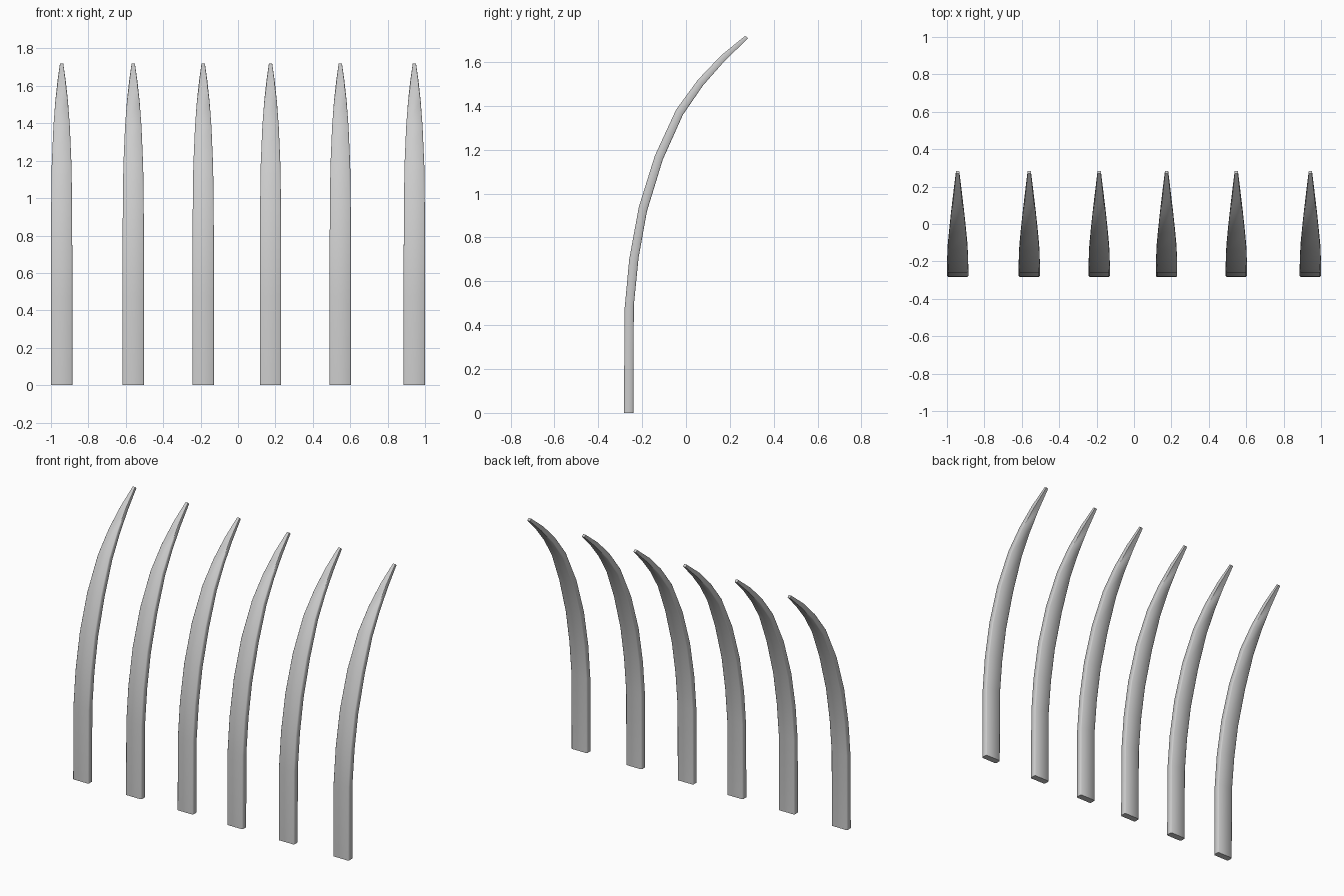
import bpy, bmesh, math

if "Cube" in bpy.data.objects:
    bpy.data.objects.remove(bpy.data.objects["Cube"])

# Side profile rings: front (y, z), back (y, z), half width in x
RINGS = [
    ((-0.283, 0.0), (-0.240, 0.0), 0.057),
    ((-0.280, 0.475), (-0.238, 0.49), 0.057),
    ((-0.259, 0.70), (-0.216, 0.71), 0.057),
    ((-0.215, 0.94), (-0.178, 0.92), 0.056),
    ((-0.142, 1.173), (-0.106, 1.155), 0.053),
    ((-0.045, 1.383), (-0.014, 1.36), 0.044),
    ((0.055, 1.52), (0.078, 1.494), 0.034),
    ((0.160, 1.63), (0.178, 1.607), 0.022),
    ((0.270, 1.72), (0.283, 1.708), 0.009),
]
# Chamfered rectangle section: (across -1..1, depth 0 front..1 back)
SECTION = [(-0.9, 0), (0.9, 0), (1, 0.12), (1, 0.88),
           (0.9, 1), (-0.9, 1), (-1, 0.88), (-1, 0.12)]


def tine_mesh():
    bm = bmesh.new()
    loops = []
    for (fy, fz), (by, bz), w in RINGS:
        loops.append([bm.verts.new((u * w, fy + (by - fy) * d, fz + (bz - fz) * d))
                      for u, d in SECTION])
    n = len(SECTION)
    for a, b in zip(loops, loops[1:]):
        for i in range(n):
            j = (i + 1) % n
            bm.faces.new((a[i], a[j], b[j], b[i]))
    bm.faces.new(loops[0][::-1])
    bm.faces.new(loops[-1])
    bmesh.ops.recalc_face_normals(bm, faces=bm.faces)
    me = bpy.data.meshes.new("tine")
    bm.to_mesh(me)
    bm.free()
    return me


# Row of six curved tines
mesh = tine_mesh()
for k, x in enumerate((-0.943, -0.560, -0.186, 0.174, 0.547, 0.943)):
    ob = bpy.data.objects.new(f"tine_{k + 1}", mesh)
    ob.location.x = x
    bpy.context.collection.objects.link(ob)
    ob.select_set(True)
    bpy.context.view_layer.objects.active = ob
bpy.ops.object.shade_smooth_by_angle(angle=math.radians(50))
